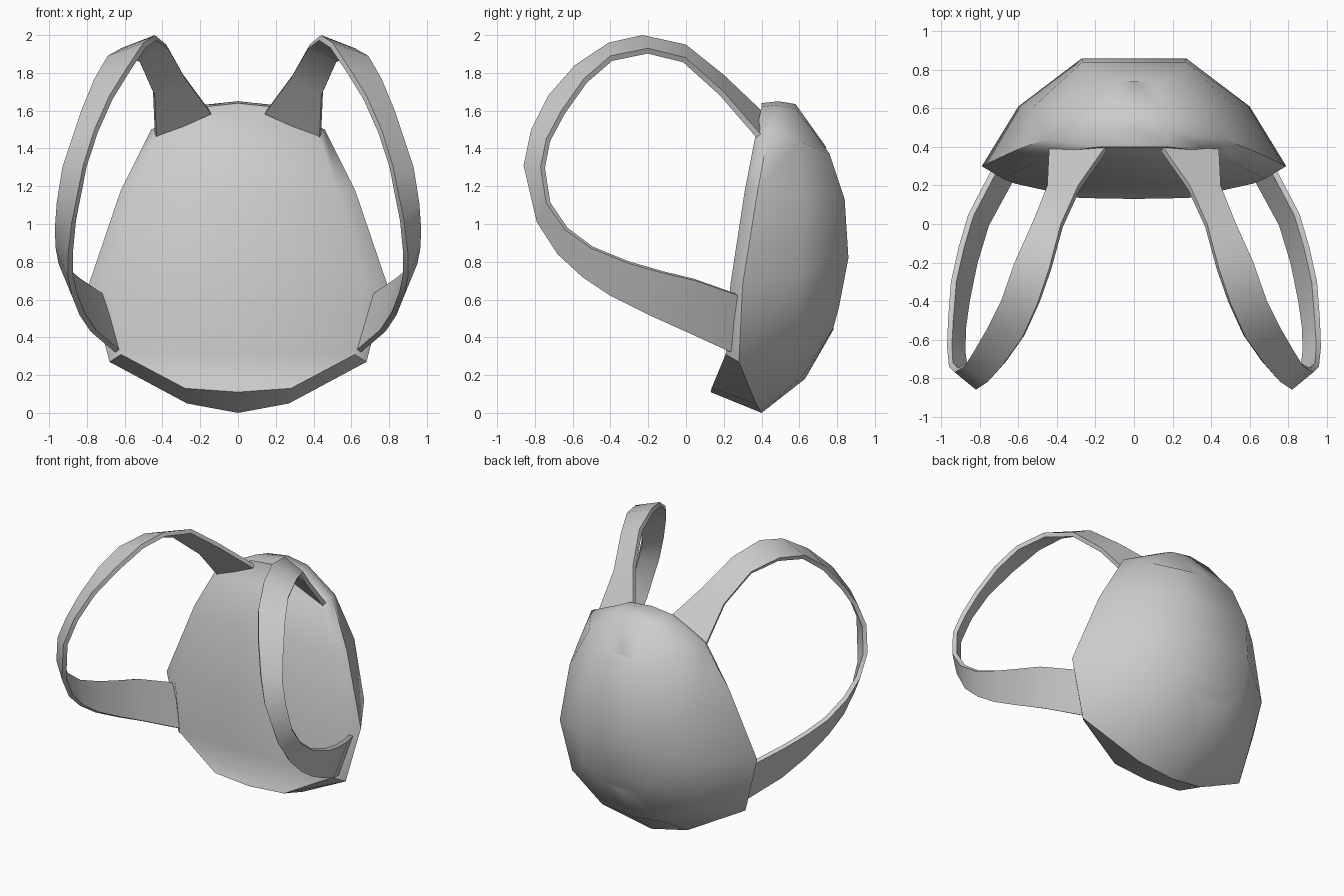
import bpy, bmesh
from math import radians

if "Cube" in bpy.data.objects:
    bpy.data.objects.remove(bpy.data.objects["Cube"])


def finish(name, bm, angle, modifiers=()):
    me = bpy.data.meshes.new(name)
    bm.to_mesh(me)
    bm.free()
    ob = bpy.data.objects.new(name, me)
    bpy.context.collection.objects.link(ob)
    bpy.ops.object.select_all(action='DESELECT')
    bpy.context.view_layer.objects.active = ob
    ob.select_set(True)
    for kind, props in modifiers:
        m = ob.modifiers.new(kind.title(), kind)
        for key, value in props.items():
            setattr(m, key, value)
        bpy.ops.object.modifier_apply(modifier=m.name)
    bpy.ops.object.shade_smooth_by_angle(angle=radians(angle))
    return ob


# Bag body: right halves of four outlines, from the front panel to the back,
# each running from bottom centre to top centre
RINGS = [
    [(0, .13, .11), (.28, .135, .13), (.62, .21, .31), (.68, .235, .68),
     (.53, .31, 1.17), (.42, .37, 1.48), (.18, .40, 1.62), (0, .40, 1.64)],
    [(0, .40, 0), (.27, .37, .05), (.68, .28, .27), (.79, .30, .68),
     (.62, .38, 1.18), (.46, .44, 1.50), (.19, .48, 1.63), (0, .49, 1.65)],
    [(0, .63, .18), (.25, .62, .20), (.52, .58, .36), (.60, .61, .72),
     (.52, .61, 1.15), (.37, .60, 1.44), (.16, .58, 1.61), (0, .58, 1.635)],
    [(0, .78, .44), (.15, .78, .45), (.26, .81, .56), (.27, .86, .82),
     (.27, .84, 1.13), (.22, .76, 1.37), (.10, .74, 1.40), (0, .74, 1.41)],
]
bm = bmesh.new()
loops = []
for ring in RINGS:
    right = [bm.verts.new(p) for p in ring]
    left = [bm.verts.new((-x, y, z)) for x, y, z in ring[1:-1]]
    loops.append(right + left[::-1])
n = len(loops[0])
for a, b in zip(loops, loops[1:]):
    for i in range(n):
        j = (i + 1) % n
        bm.faces.new((a[i], a[j], b[j], b[i]))
# Front panel and back centre are filled with rows across the bag
for loop in (loops[0], loops[-1]):
    for i in range(len(RINGS[0]) - 1):
        row = [loop[i], loop[i + 1], loop[n - i - 1], loop[(n - i) % n]]
        bm.faces.new(list(dict.fromkeys(row)))
bmesh.ops.recalc_face_normals(bm, faces=bm.faces)
finish("bag_body", bm, 50)

# Shoulder straps: the two edges of a twisting band, top end to lower end
OUTER = [(.15, .40, 1.60), (.29, .20, 1.79), (.38, 0, 1.95), (.44, -.23, 2.0),
         (.50, -.41, 1.96), (.58, -.59, 1.84), (.68, -.73, 1.68),
         (.76, -.82, 1.50), (.82, -.86, 1.31), (.88, -.79, 1.01),
         (.90, -.68, .84), (.90, -.55, .72), (.88, -.40, .62),
         (.84, -.20, .52), (.78, 0, .43), (.65, .24, .32)]
INNER = [(.44, .40, 1.47), (.45, .20, 1.70), (.53, 0, 1.88), (.62, -.20, 1.93),
         (.69, -.40, 1.89), (.76, -.54, 1.77), (.83, -.66, 1.60),
         (.88, -.74, 1.45), (.93, -.77, 1.30), (.96, -.74, 1.11),
         (.97, -.64, .97), (.965, -.50, .87), (.95, -.30, .79),
         (.91, -.12, .74), (.86, .05, .70), (.74, .28, .62)]
bm = bmesh.new()
a = [bm.verts.new(p) for p in OUTER]
b = [bm.verts.new(p) for p in INNER]
for i in range(len(a) - 1):
    bm.faces.new((a[i], a[i + 1], b[i + 1], b[i]))
finish("shoulder_straps", bm, 40, [
    ('SOLIDIFY', {'thickness': .03, 'offset': -1}),
    ('MIRROR', {'use_axis': (True, False, False)})])
